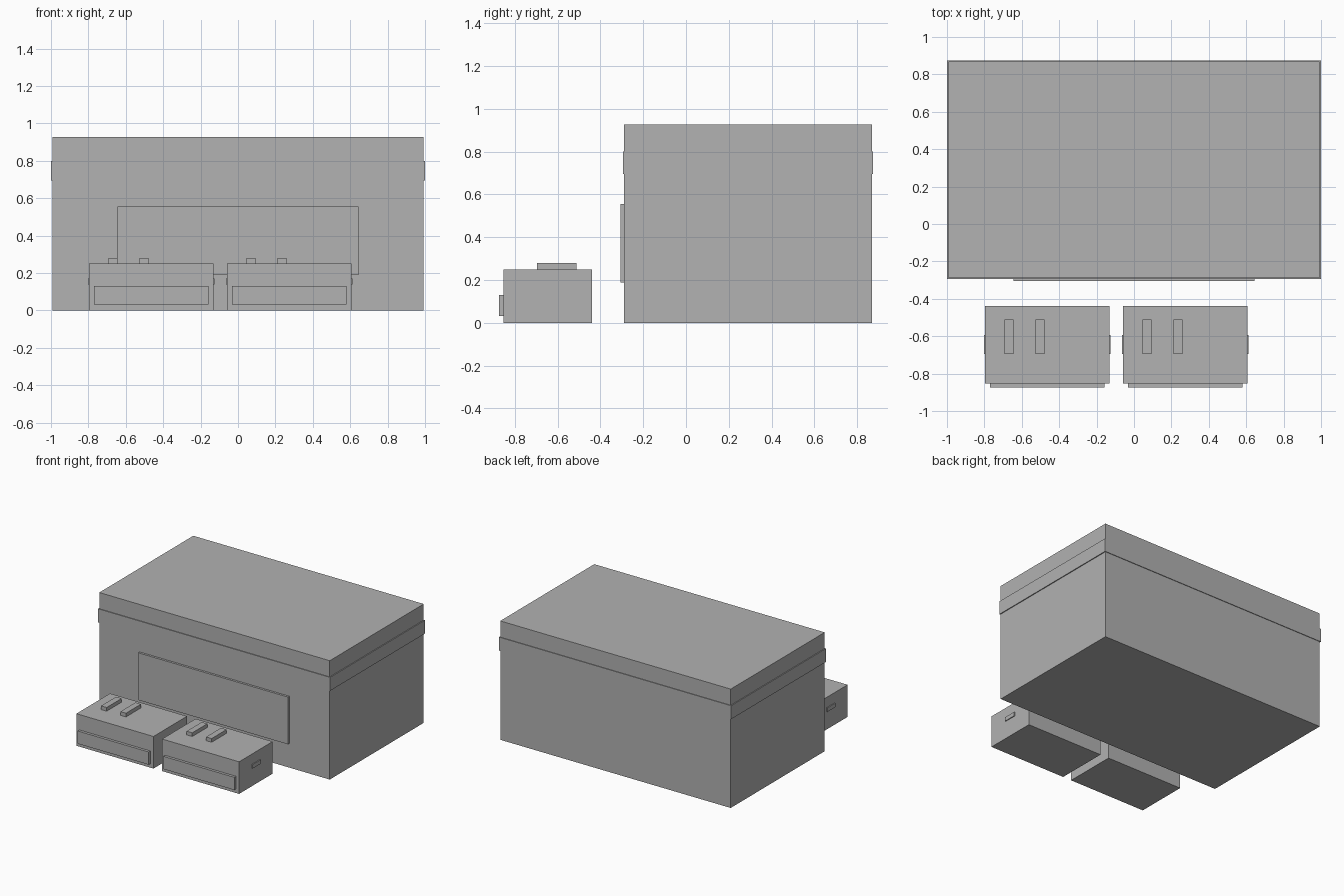
import bpy

if "Cube" in bpy.data.objects:
    bpy.data.objects.remove(bpy.data.objects["Cube"])

grey = bpy.data.materials.new("plain_grey")
grey.diffuse_color = (0.445, 0.445, 0.445, 1)
grey.use_nodes = True
grey.node_tree.nodes["Principled BSDF"].inputs["Base Color"].default_value = grey.diffuse_color


def box(name, x, y, z):
    """Axis-aligned box from (min, max) ranges."""
    bpy.ops.mesh.primitive_cube_add(size=1, location=[(a + b) / 2 for a, b in (x, y, z)])
    ob = bpy.context.object
    ob.name = name
    ob.scale = [b - a for a, b in (x, y, z)]
    bpy.ops.object.transform_apply(location=False, rotation=False, scale=True)
    ob.data.materials.append(grey)
    return ob


# Large crate with a raised band and a front panel
box("crate_body", (-0.993, 0.993), (-0.289, 0.868), (0, 0.926))
box("crate_band", (-1, 1), (-0.295, 0.873), (0.695, 0.8))
box("crate_front_panel", (-0.645, 0.645), (-0.306, -0.28), (0.188, 0.556))

# Two small cases in front
for side, cx in (("left", -0.464), ("right", 0.274)):
    box(f"{side}_case_body", (cx - 0.332, cx + 0.332), (-0.852, -0.439), (0, 0.25))
    box(f"{side}_case_front_plate", (cx - 0.306, cx + 0.306), (-0.873, -0.845), (0.031, 0.13))
    # Raised bars on the lid
    for i, dx in enumerate((-0.205, -0.038)):
        box(f"{side}_case_lid_bar_{i + 1}", (cx + dx - 0.024, cx + dx + 0.024),
            (-0.696, -0.511), (0.24, 0.279))
    # Grips on both ends
    for i, s in enumerate((-1, 1)):
        box(f"{side}_case_grip_{i + 1}", sorted((cx + s * 0.32, cx + s * 0.339)),
            (-0.694, -0.594), (0.139, 0.17))
